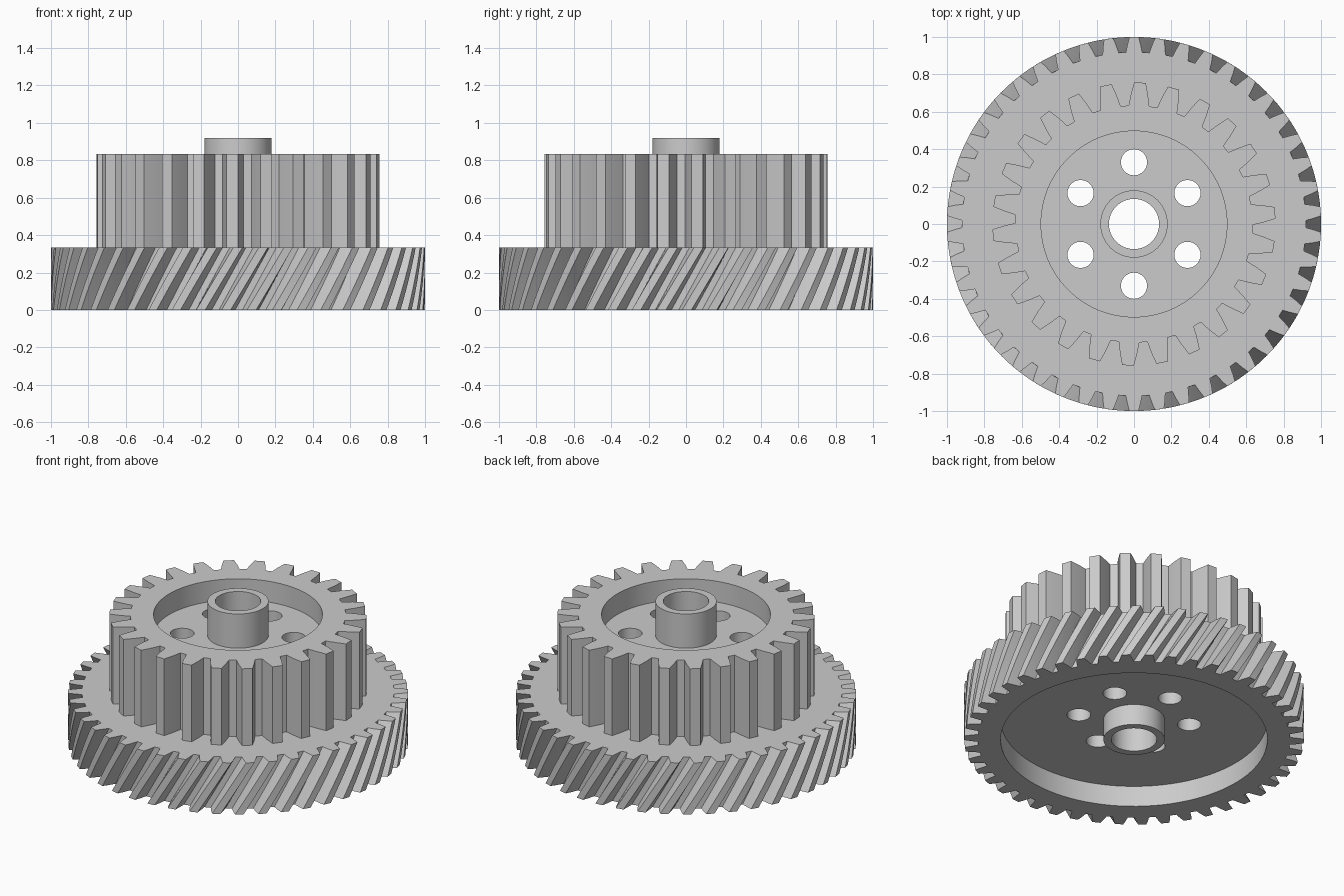
import bpy, bmesh
from math import sin, cos, radians, tau

cube = bpy.data.objects.get("Cube")
if cube:
    bpy.data.objects.remove(cube, do_unlink=True)

# Single plain material
grey = bpy.data.materials.new("plain grey")
grey.use_nodes = True
colour = (0.6, 0.6, 0.6, 1)
grey.diffuse_color = colour
grey.node_tree.nodes["Principled BSDF"].inputs["Base Color"].default_value = colour

GEAR_TOP, SPUR_TOP, HUB_TOP = 0.335, 0.833, 0.92
RECESS = 0.135
HUB_R, BORE_R = 0.18, 0.134


def finish(name, bm):
    bmesh.ops.recalc_face_normals(bm, faces=bm.faces)
    mesh = bpy.data.meshes.new(name)
    bm.to_mesh(mesh)
    bm.free()
    mesh.materials.append(grey)
    obj = bpy.data.objects.new(name, mesh)
    bpy.context.collection.objects.link(obj)
    return obj


def loft(bm, rings, capped=True):
    """Skin closed rings of vertices."""
    n = len(rings[0])
    for a, b in zip(rings, rings[1:]):
        for i in range(n):
            j = (i + 1) % n
            bm.faces.new((a[i], a[j], b[j], b[i]))
    if capped:
        bm.faces.new(rings[0][::-1])
        bm.faces.new(rings[-1])


def gear(name, teeth, flank, phase, z0, z1, twist=0, layers=1):
    """flank: (radius, half angle in degrees) from root to tip."""
    outline = []
    for t in range(teeth):
        centre = radians(phase) + tau * t / teeth
        outline += [(r, centre - radians(h)) for r, h in flank]
        outline += [(r, centre + radians(h)) for r, h in reversed(flank)]
    bm = bmesh.new()
    rings = []
    for k in range(layers + 1):
        f = k / layers
        turn = radians(twist) * (f - 1)
        rings.append([bm.verts.new((r * cos(a + turn), r * sin(a + turn),
                                    z0 + f * (z1 - z0))) for r, a in outline])
    loft(bm, rings)
    return finish(name, bm)


def cylinder(name, radius, z0, z1, x=0, y=0, sides=64):
    bm = bmesh.new()
    rings = [[bm.verts.new((x + radius * cos(tau * i / sides),
                            y + radius * sin(tau * i / sides), z))
              for i in range(sides)] for z in (z0, z1)]
    loft(bm, rings)
    return finish(name, bm)


def cut(obj, cutters):
    """Subtract the cutters and bake the result."""
    for c in cutters:
        c.hide_render = True
        mod = obj.modifiers.new("cut", "BOOLEAN")
        mod.operation, mod.solver, mod.object = "DIFFERENCE", "EXACT", c
    graph = bpy.context.evaluated_depsgraph_get()
    baked = bpy.data.meshes.new_from_object(obj.evaluated_get(graph))
    obj.modifiers.clear()
    obj.data = baked


# Toothed wheels
helical_gear = gear("helical_gear", 46,
                    [(0.919, 2.7), (0.96, 2.1), (1.0, 1.4)], 90,
                    0, GEAR_TOP, twist=11.5, layers=8)
spur_gear = gear("spur_gear", 26,
                 [(0.634, 5.0), (0.695, 3.75), (0.757, 2.35)], 87.6,
                 GEAR_TOP, SPUR_TOP)

# Lightening holes, hub seat and the two dished recesses
shared = [cylinder("hub_seat_cutter", HUB_R - 0.02, -0.1, 1)]
for k in range(6):
    a = radians(90 + 60 * k)
    shared.append(cylinder("hole_cutter", 0.07, -0.1, 1,
                           0.33 * cos(a), 0.33 * sin(a), 32))
lower_recess = cylinder("lower_recess_cutter", 0.785, -0.1, RECESS, sides=96)
upper_recess = cylinder("upper_recess_cutter", 0.497, SPUR_TOP - RECESS, 1, sides=96)
cut(helical_gear, shared + [lower_recess])
cut(spur_gear, shared + [upper_recess])
for c in shared + [lower_recess, upper_recess]:
    bpy.data.objects.remove(c, do_unlink=True)

# Hub tube through the middle
bm = bmesh.new()
section = [(BORE_R, 0), (HUB_R, 0), (HUB_R, HUB_TOP), (BORE_R, HUB_TOP), (BORE_R, 0)]
rings = [[bm.verts.new((r * cos(tau * i / 64), r * sin(tau * i / 64), z))
          for i in range(64)] for r, z in section[:-1]]
loft(bm, rings + rings[:1], capped=False)
hub = finish("hub", bm)

# Smooth round walls, crisp edges
bpy.ops.object.select_all(action="DESELECT")
for obj in (helical_gear, spur_gear, hub):
    obj.select_set(True)
bpy.context.view_layer.objects.active = hub
bpy.ops.object.shade_smooth_by_angle(angle=radians(20))
